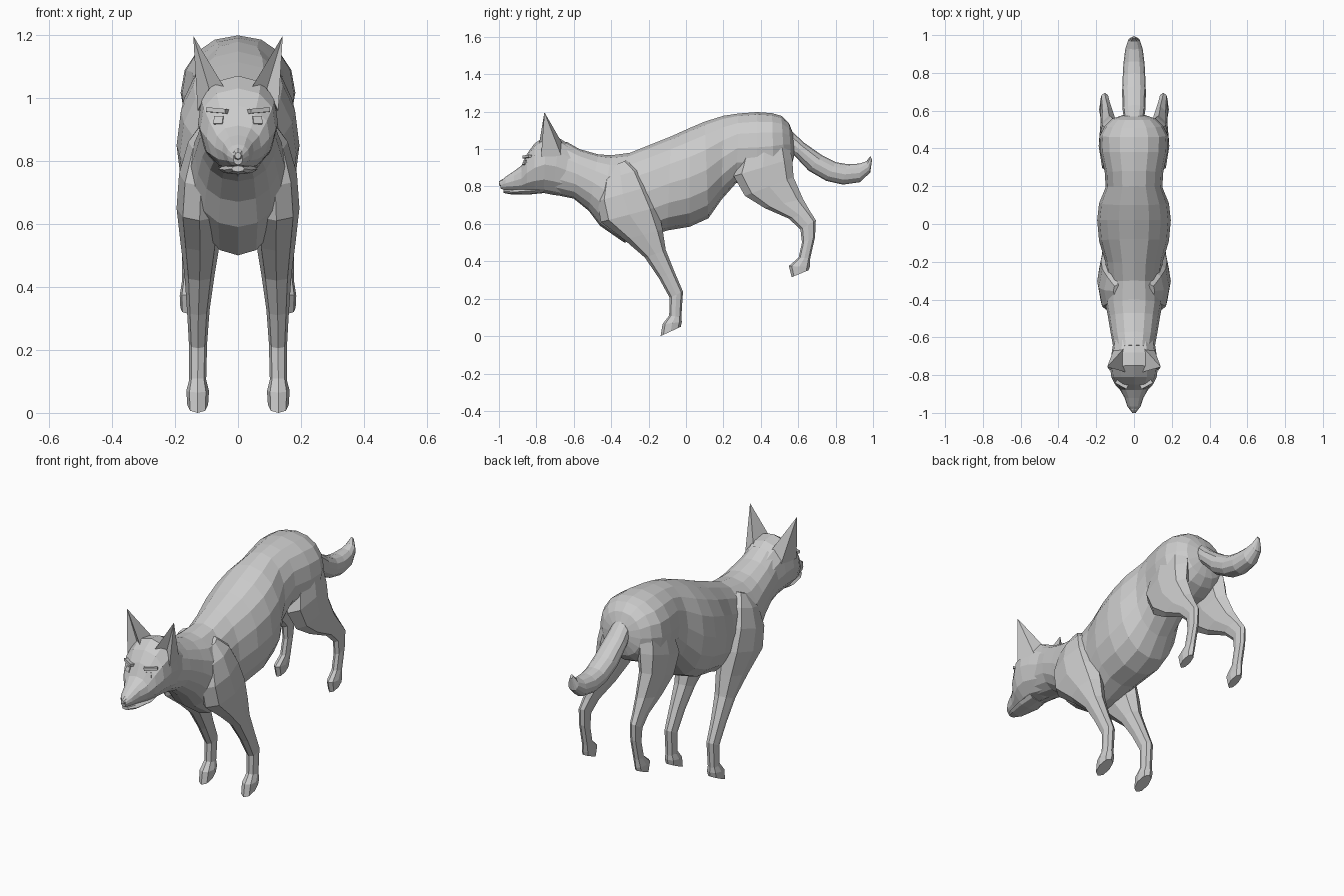
import bpy, bmesh, math
from mathutils import Vector, Euler

grey = bpy.data.materials.new("plain grey")
grey.diffuse_color = (0.6, 0.6, 0.6, 1)


def finish(name, bm, mirror=False):
    bmesh.ops.recalc_face_normals(bm, faces=bm.faces)
    me = bpy.data.meshes.new(name)
    bm.to_mesh(me)
    bm.free()
    me.materials.append(grey)
    ob = bpy.data.objects.new(name, me)
    bpy.context.collection.objects.link(ob)
    if mirror:
        ob.modifiers.new("Mirror", 'MIRROR').use_mirror_merge = False
    return ob


def loft(name, sections, n=12, power=0.92, pear=0.0, mirror=False):
    """Skin rings; each is (y1, z1, y2, z2, x centre, half width)."""
    bm = bmesh.new()
    rings = []
    for y1, z1, y2, z2, xc, hw in sections:
        a, b = Vector((xc, y1, z1)), Vector((xc, y2, z2))
        mid, axis = (a + b) / 2, (a - b) / 2
        ring = []
        for i in range(n):
            t = 2 * math.pi * i / n
            c, s = math.cos(t), math.sin(t)
            c = math.copysign(abs(c) ** power, c)
            s = math.copysign(abs(s) ** power, s)
            x = hw * s * (1 + pear * c)
            ring.append(bm.verts.new(mid + axis * c + Vector((x, 0, 0))))
        rings.append(ring)
    for r, q in zip(rings, rings[1:]):
        for i in range(n):
            j = (i + 1) % n
            bm.faces.new((r[i], r[j], q[j], q[i]))
    bm.faces.new(rings[0])
    bm.faces.new(rings[-1])
    return finish(name, bm, mirror)


def plate(name, loc, size, rot):
    bm = bmesh.new()
    bmesh.ops.create_cube(bm, size=1)
    for v in bm.verts:
        v.co = Vector((v.co.x * size[0], v.co.y * size[1], v.co.z * size[2]))
    bmesh.ops.rotate(bm, verts=bm.verts, matrix=Euler(rot).to_matrix())
    bmesh.ops.translate(bm, verts=bm.verts, vec=loc)
    return finish(name, bm, True)


# Torso from neck to rump
loft("torso", [
    (-.64, 1.04, -.72, .76, 0, .105), (-.57, 1.0, -.60, .735, 0, .122),
    (-.47, .972, -.52, .67, 0, .137), (-.40, .967, -.46, .59, 0, .15),
    (-.30, .98, -.33, .50, 0, .14), (-.20, 1.02, -.20, .53, 0, .152),
    (-.08, 1.068, -.10, .565, 0, .185), (.02, 1.113, .02, .585, 0, .195),
    (.10, 1.147, .12, .63, 0, .185), (.20, 1.178, .19, .73, 0, .15),
    (.28, 1.19, .27, .82, 0, .155), (.38, 1.198, .38, .82, 0, .178),
    (.46, 1.192, .47, .84, 0, .182), (.51, 1.178, .53, .87, 0, .155),
    (.55, 1.14, .565, .91, 0, .115), (.57, 1.09, .58, .97, 0, .06)], n=16)

# Head and muzzle, with a separate lower jaw
loft("head", [
    (-.995, .825, -.99, .787, 0, .015), (-.965, .852, -.965, .782, 0, .035),
    (-.92, .882, -.92, .777, 0, .05), (-.88, .912, -.88, .772, 0, .073),
    (-.85, .975, -.85, .77, 0, .10), (-.81, 1.03, -.81, .768, 0, .12),
    (-.75, 1.07, -.76, .765, 0, .127), (-.68, 1.06, -.71, .755, 0, .12),
    (-.60, 1.01, -.63, .745, 0, .108)], pear=.08)
loft("lower_jaw", [
    (-.975, .785, -.975, .765, 0, .02), (-.93, .785, -.93, .757, 0, .043),
    (-.84, .79, -.84, .757, 0, .062), (-.76, .80, -.76, .765, 0, .055)], n=8)
loft("nose", [
    (-1.0, .827, -1.0, .806, 0, .010), (-.985, .838, -.985, .80, 0, .018),
    (-.965, .846, -.965, .81, 0, .014)], n=8)

# Eyes and brows
plate("eye", (.061, -.861, .928), (.03, .012, .026), (-.35, 0, .35))
plate("brow", (.064, -.845, .959), (.068, .03, .014), (-.1, -.08, .5))

# Ears: pointed, hollow in front, sunk into the skull
bm = bmesh.new()
tip, inner, outer, back, rear, hollow = [bm.verts.new(p) for p in (
    (.142, -.757, 1.197), (.042, -.785, 1.03), (.128, -.775, .96),
    (.108, -.665, .96), (.05, -.655, 1.02), (.092, -.745, 1.03))]
for f in ((tip, inner, hollow), (tip, hollow, outer), (tip, outer, back),
          (tip, back, rear), (tip, rear, inner),
          (inner, rear, back, outer, hollow)):
    bm.faces.new(f)
finish("ear", bm, True)

# Front legs with shoulder and paw
loft("front_leg", [
    (-.39, .91, -.32, .94, .085, .025), (-.45, .83, -.25, .89, .103, .055),
    (-.475, .72, -.20, .80, .118, .069),
    (-.455, .61, -.15, .69, .122, .073), (-.33, .515, -.125, .57, .120, .063),
    (-.22, .42, -.108, .46, .122, .048), (-.145, .31, -.062, .345, .126, .036),
    (-.087, .205, -.016, .238, .127, .029), (-.09, .11, -.025, .10, .128, .027),
    (-.125, .065, -.022, .075, .128, .036), (-.136, .0, -.028, .05, .128, .033)],
    n=8, mirror=True)

# Hind legs with thigh, hock and paw
loft("hind_leg", [
    (.35, 1.07, .46, 1.11, .085, .045), (.29, .96, .545, 1.04, .105, .067),
    (.255, .855, .568, .95, .120, .067),
    (.315, .75, .575, .85, .132, .053), (.42, .685, .625, .735, .140, .038),
    (.55, .628, .665, .665, .150, .028), (.612, .57, .694, .62, .155, .024),
    (.62, .50, .69, .53, .155, .022), (.602, .42, .664, .415, .156, .022),
    (.550, .375, .662, .37, .160, .025), (.565, .315, .655, .352, .160, .023)],
    n=8, mirror=True)

# Tail, upturned at the end
loft("tail", [
    (.54, 1.12, .53, 1.0, 0, .05), (.63, 1.035, .58, .965, 0, .06),
    (.73, .965, .655, .885, 0, .063), (.80, .93, .75, .83, 0, .06),
    (.86, .92, .84, .81, 0, .056), (.925, .922, .93, .823, 0, .046),
    (.965, .935, .985, .875, 0, .03), (.985, .962, .995, .945, 0, .008)], n=12)
